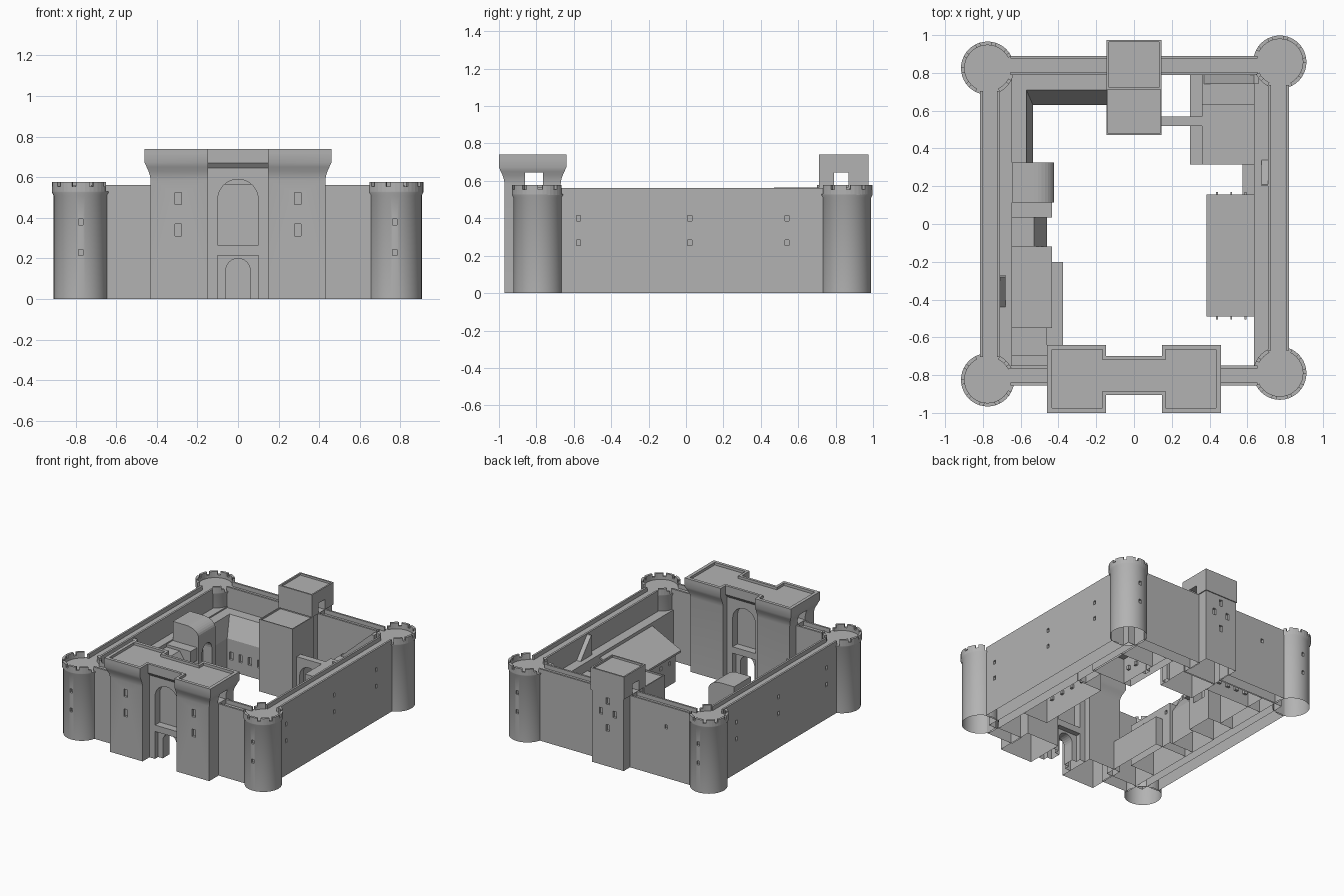
import bpy, bmesh
from math import cos, sin, pi, radians
from mathutils import Vector

cube = bpy.data.objects.get("Cube")
if cube:
    bpy.data.objects.remove(cube)

stone = bpy.data.materials.new("grey stone")
stone.use_nodes = True
stone.diffuse_color = (0.45, 0.45, 0.45, 1)
stone.node_tree.nodes["Principled BSDF"].inputs["Base Color"].default_value = (0.45, 0.45, 0.45, 1)
parts = []


def finish(name, bm):
    bmesh.ops.recalc_face_normals(bm, faces=bm.faces)
    mesh = bpy.data.meshes.new(name)
    bm.to_mesh(mesh)
    bm.free()
    mesh.materials.append(stone)
    obj = bpy.data.objects.new(name, mesh)
    bpy.context.collection.objects.link(obj)
    parts.append(obj)
    return obj


def add_loft(bm, rings):
    """Stack of rectangles (z, x0, x1, y0, y1) joined into a closed solid."""
    loops = [[bm.verts.new((x, y, z)) for x, y in ((x0, y0), (x1, y0), (x1, y1), (x0, y1))]
             for z, x0, x1, y0, y1 in rings]
    for a, b in zip(loops, loops[1:]):
        for i in range(4):
            j = (i + 1) % 4
            bm.faces.new((a[i], a[j], b[j], b[i]))
    bm.faces.new(loops[0])
    bm.faces.new(loops[-1])


def loft(name, rings):
    bm = bmesh.new()
    add_loft(bm, rings)
    return finish(name, bm)


def boxes(name, items):
    """One object from boxes (x0, x1, y0, y1, z0, z1)."""
    bm = bmesh.new()
    for x0, x1, y0, y1, z0, z1 in items:
        add_loft(bm, [(z0, x0, x1, y0, y1), (z1, x0, x1, y0, y1)])
    return finish(name, bm)


def rim(x0, x1, y0, y1, top, t, drop):
    """Rings for a parapet with a sunken roof floor."""
    inner = (x0 + t, x1 - t, y0 + t, y1 - t)
    return [(top, x0, x1, y0, y1), (top, *inner), (top - drop, *inner)]


def prism(name, profile, axis, d0, d1):
    """Extrude a (u, z) profile along x or y."""
    bm = bmesh.new()
    at = (lambda u, z, d: (d, u, z)) if axis == "x" else (lambda u, z, d: (u, d, z))
    a = [bm.verts.new(at(u, z, d0)) for u, z in profile]
    b = [bm.verts.new(at(u, z, d1)) for u, z in profile]
    for i in range(len(a)):
        j = (i + 1) % len(a)
        bm.faces.new((a[i], a[j], b[j], b[i]))
    bm.faces.new(a)
    bm.faces.new(b)
    return finish(name, bm)


def arch(axis, c, r, z0, z1, d0, d1):
    curve = [(c + r * cos(pi * i / 12), z1 - r + r * sin(pi * i / 12)) for i in range(13)]
    return prism("arch_cutter", [(c + r, z0)] + curve + [(c - r, z0)], axis, d0, d1)


def cut(obj, *cutters):
    for c in cutters:
        mod = obj.modifiers.new("cut", "BOOLEAN")
        mod.operation, mod.solver, mod.object = "DIFFERENCE", "EXACT", c
    bpy.context.view_layer.update()
    mesh = bpy.data.meshes.new_from_object(obj.evaluated_get(bpy.context.evaluated_depsgraph_get()))
    obj.modifiers.clear()
    obj.data = mesh
    for c in cutters:
        parts.remove(c)
        bpy.data.objects.remove(c)


def smooth(obj):
    bpy.ops.object.select_all(action="DESELECT")
    obj.select_set(True)
    bpy.context.view_layer.objects.active = obj
    bpy.ops.object.shade_smooth_by_angle(angle=radians(30))


def windows(spots, w=0.011, h=0.015, d=0.018):
    """Recess cutters at (x, y, z, axis the window faces along)."""
    return boxes("window_cutter", [
        (x - (d if a == "x" else w), x + (d if a == "x" else w),
         y - (d if a == "y" else w), y + (d if a == "y" else w), z - h, z + h)
        for x, y, z, a in spots])


# Corner towers: lathe with crown, parapet and merlons, open toward the wall walks
profile = [(0, .53), (.141, .53), (.141, .525), (.133, .51), (.133, 0), (0, 0)]
corners = {"front_right": (-.775, -.825), "front_left": (.772, -.79),
           "back_right": (-.775, .825), "back_left": (.772, .857)}
for label, (cx, cy) in corners.items():
    sx, sy = (1 if cx > 0 else -1), (1 if cy > 0 else -1)
    bm = bmesh.new()
    vs = [bm.verts.new((cx + r, cy, z)) for r, z in profile]
    es = [bm.edges.new(p) for p in zip(vs, vs[1:])]
    bmesh.ops.spin(bm, geom=vs + es, cent=(cx, cy, 0), axis=(0, 0, 1), angle=2 * pi, steps=40)
    bmesh.ops.remove_doubles(bm, verts=bm.verts, dist=1e-4)
    tower = finish(label + "_tower", bm)
    cut(tower, windows([(cx, cy + sy * .133, z, "y") for z in (.23, .38)]))
    smooth(tower)
    bm = bmesh.new()
    n = 40
    for i in range(n):
        a0, a1 = 2 * pi * i / n, 2 * pi * (i + 1) / n
        mid = (a0 + a1) / 2
        if max(-sx * cos(mid), -sy * sin(mid)) > .9:
            continue
        top = .553 if i % 4 == 0 else .577
        ring = [Vector((cx + r * cos(a), cy + r * sin(a), .525))
                for r, a in ((.122, a0), (.141, a0), (.141, a1), (.122, a1))]
        lo = [bm.verts.new(v) for v in ring]
        hi = [bm.verts.new((v.x, v.y, top)) for v in ring]
        bm.faces.new(lo)
        bm.faces.new(hi)
        for k in range(4):
            bm.faces.new((lo[k], lo[k - 1], hi[k - 1], hi[k]))
    finish(label + "_battlement", bm)


# Curtain walls: wall plus two thin parapets beside the walk
def curtain(name, x0, x1, y0, y1, along, spots=()):
    wall = boxes(name, [(x0, x1, y0, y1, 0, .53)])
    if spots:
        cut(wall, windows(spots))
    t = .015
    if along == "x":
        edges = [(x0, x1, y0, y0 + t, .53, .562), (x0, x1, y1 - t, y1, .53, .562)]
    else:
        edges = [(x0, x0 + t, y0, y1, .53, .562), (x1 - t, x1, y0, y1, .53, .562)]
    boxes(name + "_parapets", edges)


cols = [(y, z) for y in (-.575, .02, .54) for z in (.27, .4)]
curtain("left_wall", .71, .82, -.67, .735, "y", [(.82, y, z, "x") for y, z in cols])
curtain("right_wall", -.815, -.71, -.705, .705, "y", [(-.815, y, z, "x") for y, z in cols])
for s, label in ((-1, "right"), (1, "left")):
    curtain("front_wall_" + label, *sorted((s * .42, s * .655)), -.855, -.75, "x")
    curtain("back_wall_" + label, *sorted((s * .13, s * .655)), .79, .89, "x",
            [(-.45, .89, .4, "y")] if s < 0 else ())


# Gatehouse: two flared towers, a recessed gate wall, and the passage at walk level
def passage():
    return boxes("passage_cutter", [(-.6, .6, -.86, -.765, .565, .645)])


parapet = [(-.148, .148, -.905, -.885, .72, .74), (-.148, .148, -.72, -.70, .72, .74)]
for s, label in ((-1, "right"), (1, "left")):
    def ring(z, grow):
        x0, x1 = sorted((s * .148, s * (.43 + grow)))
        return (z, x0, x1, -.97 - grow, -.67 + grow)
    tower = loft("gate_tower_" + label, [ring(0, 0), ring(.585, 0), ring(.61, .004), ring(.63, .011),
                                         ring(.65, .02), ring(.672, .03), ring(.72, .03)])
    cut(tower, passage(), windows([(s * .295, -.97, z, "y") for z in (.34, .495)], .016, .029))
    smooth(tower)
    for a, b, y0, y1 in ((.434, .46, -1, -.64), (.148, .434, -1, -.975), (.148, .434, -.665, -.64),
                         (.148, .168, -.975, -.885), (.148, .168, -.72, -.665)):
        parapet.append((*sorted((s * a, s * b)), y0, y1, .72, .74))
boxes("gate_parapet", parapet)
gate = (-.148, .148, -.885, -.72)
flare = (-.148, .148, -.905, -.70)
wall = loft("gate_wall", [(0, *gate), (.645, *gate), (.67, *flare), (.72, *flare)])
cut(wall, passage(), arch("y", 0, .1, .265, .59, -.95, -.825), arch("y", 0, .1, .265, .59, -.78, -.6),
    boxes("porch_cutter", [(-.1, .1, -.95, -.845, -.1, .215), (-.1, .1, -.76, -.6, -.1, .215)]),
    arch("y", 0, .06, -.1, .2, -.96, -.59))

# Keep over the back wall, with its lower courtyard block
top = (-.145, .145, .71, .975)
body = (-.138, .138, .72, .968)
keep = loft("keep", [(0, *body), (.565, *body), (.565, *top)] + rim(*top, .74, .012, .015))
cut(keep, boxes("keep_passage", [(-.3, .3, .79, .87, .566, .645)]),
    windows([(x, .968, z, "y") for x, z in ((0, .51), (-.06, .42), (.06, .42), (0, .3))], .014, .025))
block = (-.145, .145, .47, .73)
loft("keep_block", [(0, *block)] + rim(*block, .565, .008, .012))

# Bridge and building in the back left corner of the yard
bridge = boxes("bridge", [(.14, .365, .52, .57, 0, .33)])
cut(bridge, arch("y", .25, .08, -.1, .27, .4, .7))
store = boxes("corner_building", [(.36, .65, .315, .635, 0, .33)])
cut(store, windows([(.36, y, z, "x") for y in (.38, .46, .6) for z in (.1, .22)]))
boxes("corner_building_annex", [(.297, .65, .315, .79, 0, .2), (.36, .65, .63, .79, 0, .31)])
prism("back_stair", [(.36, .3), (.66, .3), (.66, .55), (.635, .55)], "y", .74, .795)
boxes("left_yard_block", [(.575, .64, .15, .32, 0, .25)])

# Inner ledges and stairs up to the wall walk
boxes("left_ledge", [(.635, .715, -.76, .79, 0, .4)])
boxes("right_ledge", [(-.715, -.645, -.76, .79, 0, .41)])
prism("wall_stair", [(.2, .4), (.34, .4), (.21, .555), (.2, .555)], "x", .675, .715)
prism("right_stair", [(-.27, .4), (-.45, .4), (-.28, .55), (-.27, .55)], "x", -.715, -.68)

# Lean-to with beams on the left side
prism("lean_to_roof", [(.385, .235), (.635, .36), (.635, .375), (.385, .25)], "y", -.49, .155)
hall = prism("lean_to", [(.42, 0), (.64, 0), (.64, .36), (.42, .25)], "y", -.47, .135)
cut(hall, windows([(.42, -.4 + .11 * i, .17, "x") for i in range(5)]))
boxes("roof_beams", [(x - .005, x + .005, -.505, .17, z - .012, z)
                     for x, z in ((.44, .255), (.515, .293), (.59, .33))])

# Sloped ranges in the back right corner of the yard
rear = prism("rear_range", [(.8, 0), (.63, 0), (.63, .25), (.71, .4), (.8, .4)], "x", -.645, -.14)
cut(rear, windows([(-.5 + .08 * i, .63, .12, "y") for i in range(5)], .014, .03))
prism("side_range", [(-.65, 0), (-.535, 0), (-.535, .25), (-.57, .4), (-.65, .4)], "y", .32, .79)

# Round-roofed chapel on the right side
curve = [(-.53 + .107 * sin(pi * i / 16), .48 + .07 * cos(pi * i / 16)) for i in range(9)]
chapel = prism("chapel", [(-.645, .55)] + curve + [(-.423, 0), (-.645, 0)], "y", .115, .325)
cut(chapel, arch("x", .22, .06, .2, .4, -.5, -.3))

# Remaining ranges along the right side
prism("middle_range", [(-.65, 0), (-.46, 0), (-.46, .27), (-.53, .38), (-.65, .38)], "y", -.12, .115)
boxes("link_roof", [(-.65, -.435, .035, .115, .3, .4)])
south = boxes("south_hall", [(-.65, -.435, -.55, -.12, 0, .33)])
cut(south, windows([(-.435, y, .27, "x") for y in (-.16, -.3, -.42)]))
boxes("south_annex", [(-.65, -.375, -.75, -.2, 0, .23), (-.65, -.46, -.7, -.54, .23, .3)])

# Leave every part open underneath
for obj in parts:
    bm = bmesh.new()
    bm.from_mesh(obj.data)
    base = [f for f in bm.faces if all(v.co.z < .001 for v in f.verts)]
    bmesh.ops.delete(bm, geom=base, context="FACES")
    bm.to_mesh(obj.data)
    bm.free()
